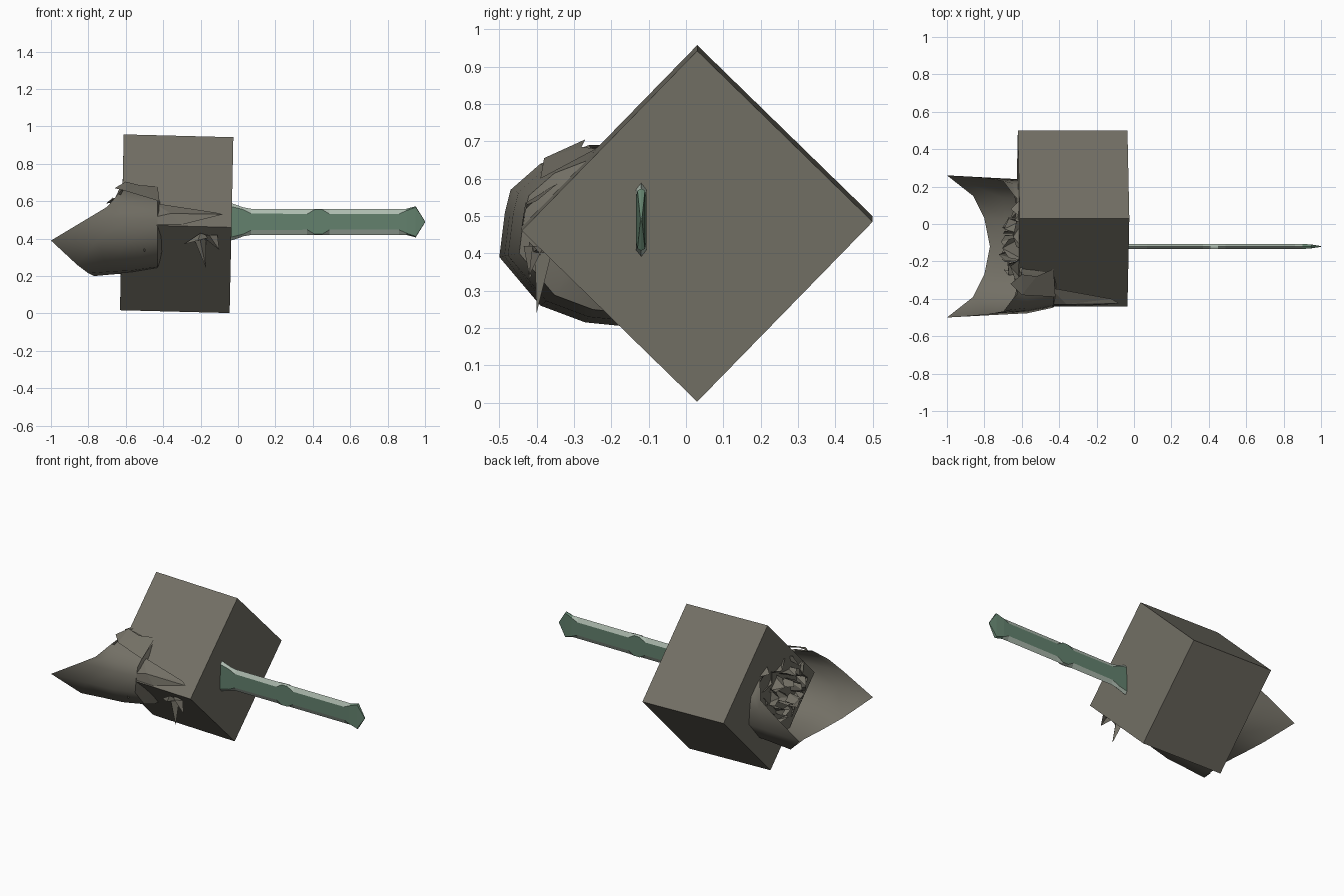
import bpy, bmesh, math, random
from mathutils import Vector

if "Cube" in bpy.data.objects:
    bpy.data.objects.remove(bpy.data.objects["Cube"])


def material(name, rgb):
    m = bpy.data.materials.new(name)
    m.diffuse_color = (*rgb, 1)
    m.use_nodes = True
    m.node_tree.nodes["Principled BSDF"].inputs["Base Color"].default_value = m.diffuse_color
    return m


GREY = material("warm grey", (0.17, 0.16, 0.13))
GREEN = material("dull green", (0.125, 0.222, 0.155))
PALE = material("pale green", (0.42, 0.5, 0.43))


def build(name, verts, faces, mats=(GREY,), smooth=False, solid=False):
    me = bpy.data.meshes.new(name)
    me.from_pydata([tuple(v) for v in verts], [], faces)
    if solid:
        bm = bmesh.new()
        bm.from_mesh(me)
        bmesh.ops.recalc_face_normals(bm, faces=bm.faces)
        bm.to_mesh(me)
        bm.free()
    ob = bpy.data.objects.new(name, me)
    bpy.context.collection.objects.link(ob)
    for m in mats:
        me.materials.append(m)
    if smooth:
        bpy.context.view_layer.objects.active = ob
        ob.select_set(True)
        bpy.ops.object.shade_smooth_by_angle(angle=math.radians(50))
        ob.select_set(False)
    return ob


def loft(rings):
    n = len(rings[0])
    verts = [p for r in rings for p in r]
    faces = [(i * n + j, i * n + (j + 1) % n, (i + 1) * n + (j + 1) % n, (i + 1) * n + j)
             for i in range(len(rings) - 1) for j in range(n)]
    return verts, faces


# Square block standing on one long edge, tilted very slightly
centre = Vector((-0.328, 0.03, 0.48))
along, up, side = Vector((0.293, 0, -0.0075)), Vector((0.01, 0, 0.47)), Vector((0, 0.47, 0.012))
rings = [[centre + along * s + d for d in (up, side, -up, -side)] for s in (-1, 1)]
v, f = loft(rings)
build("block", v, f + [(0, 1, 2, 3), (4, 5, 6, 7)], solid=True)

# Flat handle: raised green core with pale bevelled edges
# x, core half height, outer half height, half thickness
stations = [(-0.06, 0.085, 0.10, 0.014), (-0.03, 0.08, 0.098, 0.014), (0.03, 0.065, 0.077, 0.014),
            (0.07, 0.045, 0.07, 0.014), (0.37, 0.042, 0.07, 0.014), (0.41, 0.066, 0.07, 0.014),
            (0.45, 0.066, 0.07, 0.014), (0.49, 0.042, 0.07, 0.014), (0.86, 0.042, 0.07, 0.014),
            (0.90, 0.06, 0.07, 0.014), (0.95, 0.078, 0.083, 0.01), (1.0, 0.002, 0.003, 0.002)]
rings = [[(x, -0.12 + t * sy, 0.49 + h) for sy, h in
          ((0, b), (1, a), (1, -a), (0, -b), (-1, -a), (-1, a))] for x, a, b, t in stations]
v, f = loft(rings)
last = len(v) - 6
handle = build("handle", v, f + [tuple(range(6)), tuple(range(last, last + 6))], (GREEN, PALE), solid=True)
for p in handle.data.polygons:
    if p.index < len(f) - 12 and p.index % 6 not in (1, 4):
        p.material_index = 1

# Open cup with two long pointed lobes; half rim from the bottom round to the top
rim_half = [(-0.77, 0.0, 0.20), (-0.80, 0.15, 0.215), (-0.86, 0.27, 0.26), (-1.0, 0.38, 0.39),
            (-0.80, 0.365, 0.51), (-0.70, 0.35, 0.57), (-0.64, 0.27, 0.64), (-0.60, 0.14, 0.69),
            (-0.58, 0.0, 0.69)]


def ring(half):
    full = half + [(x, -y, z) for x, y, z in half[-2:0:-1]]
    return [(x, -0.12 - y, z) for x, y, z in full]


def scaled(x, s, blend):
    return [(x + (px - x) * blend, py * s, 0.46 + (pz - 0.46) * s) for px, py, pz in rim_half]


rings = [ring(rim_half), ring(scaled(-0.62, 0.965, 0.35)), ring(scaled(-0.57, 0.94, 0.0)),
         ring(scaled(-0.43, 0.86, 0.0)), ring(scaled(-0.38, 0.4, 0.0))]
v, f = loft(rings)
build("cup", v, f, smooth=True)

# Small folded petals crowded inside the cup
random.seed(4)
v, f = [], []
for radius, count, tip_x in ((0.9, 9, -0.63), (0.62, 8, -0.67), (0.34, 6, -0.69)):
    for i in range(count):
        a = math.tau * (i + random.uniform(-0.2, 0.2)) / count

        def point(x, r, da):
            return (x, -0.12 + 0.25 * r * math.cos(a + da), 0.48 + 0.22 * r * math.sin(a + da))
        w, k = 1.6 / count + 0.25, len(v)
        v += [point(-0.58, radius, -w), point(-0.58, radius, w), point(tip_x, radius * 1.05, w * 0.7),
              point(tip_x - random.uniform(0, 0.04), radius * 0.8, 0), point(tip_x, radius * 1.05, -w * 0.7)]
        f += [(k, k + 1, k + 3), (k + 1, k + 2, k + 3), (k, k + 3, k + 4)]
build("inner_petals", v, f)

# Crumpled petal on the upper rim, on both sides
for s in (1, -1):
    pts = [(-0.66, 0.2, 0.67), (-0.60, 0.15, 0.705), (-0.52, 0.16, 0.685), (-0.43, 0.12, 0.68),
           (-0.42, 0.27, 0.60), (-0.60, 0.26, 0.655)]
    build("rim_petal_" + ("front" if s > 0 else "back"), [(x, -0.12 - s * y, z) for x, y, z in pts],
          [(0, 1, 5), (1, 2, 5), (2, 4, 5), (2, 3, 4)])

# Long leaf lying on the front edge of the block
build("long_leaf", [(-0.60, -0.43, 0.48), (-0.45, -0.34, 0.59), (-0.08, -0.425, 0.53),
                    (-0.36, -0.43, 0.535), (-0.30, -0.44, 0.475), (-0.12, -0.40, 0.54)],
      [(0, 3, 1), (1, 3, 5), (3, 2, 5), (0, 4, 3), (3, 4, 2)])

# Short drooping spikes under the front edge
spikes = [((-0.29, -0.37, 0.37), (-0.20, -0.42, 0.43), (-0.14, -0.40, 0.41)),
          ((-0.24, -0.37, 0.41), (-0.17, -0.40, 0.24), (-0.17, -0.36, 0.40)),
          ((-0.20, -0.38, 0.42), (-0.10, -0.42, 0.34), (-0.11, -0.41, 0.42)),
          ((-0.55, -0.38, 0.40), (-0.50, -0.42, 0.33), (-0.47, -0.39, 0.38))]
v, f = [], []
for root, tip, other in spikes:
    k = len(v)
    ridge = (Vector(root) + Vector(other)) / 2 + Vector((0, -0.04, 0))
    v += [root, tip, other, ridge]
    f += [(k, k + 1, k + 3), (k + 1, k + 2, k + 3), (k, k + 3, k + 2)]
build("drooping_spikes", v, f)
